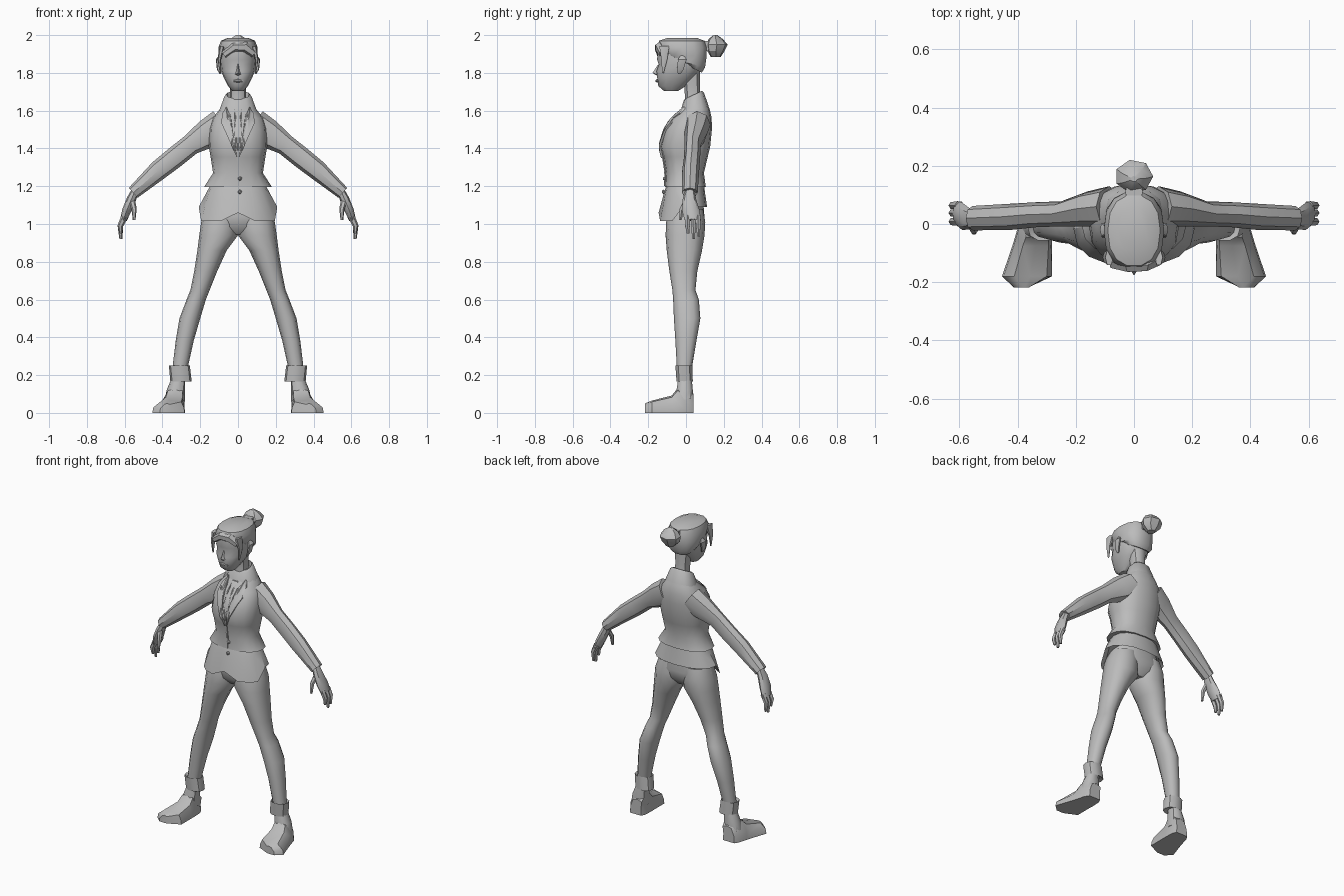
import bpy, bmesh, math
from mathutils import Vector
from mathutils.bvhtree import BVHTree

grey = bpy.data.materials.new("plain grey")
grey.diffuse_color = (0.5, 0.5, 0.5, 1)


def finish(name, bm, mirror=False, angle=40):
    bmesh.ops.recalc_face_normals(bm, faces=bm.faces)
    me = bpy.data.meshes.new(name)
    bm.to_mesh(me)
    bm.free()
    ob = bpy.data.objects.new(name, me)
    bpy.context.collection.objects.link(ob)
    me.materials.append(grey)
    bpy.ops.object.select_all(action='DESELECT')
    ob.select_set(True)
    bpy.context.view_layer.objects.active = ob
    bpy.ops.object.shade_smooth_by_angle(angle=math.radians(angle))
    if mirror:
        ob.modifiers.new("mirror", 'MIRROR').use_clip = False
    return ob


def skin(rings, caps=True):
    bm = bmesh.new()
    vs = [[bm.verts.new(p) for p in r] for r in rings]
    n = len(vs[0])
    for a, b in zip(vs, vs[1:]):
        for i in range(n):
            bm.faces.new((a[i], a[(i + 1) % n], b[(i + 1) % n], b[i]))
    if caps:
        bm.faces.new(vs[0])
        bm.faces.new(vs[-1])
    return bm


def stack(rings, n=12, p=0.85):
    """Level rings: (z, left, right, front, back[, rise toward the back])."""
    out = []
    for z, x0, x1, yf, yb, *t in rings:
        ring = []
        for i in range(n):
            a = math.tau * i / n
            c, s = math.cos(a), math.sin(a)
            c, s = [math.copysign(abs(v) ** p, v) if abs(v) > 1e-6 else 0 for v in (c, s)]
            ring.append((x0 + (x1 - x0) * (c + 1) / 2, yf + (yb - yf) * (s + 1) / 2,
                         z + (t[0] * s if t else 0)))
        out.append(ring)
    return out


def sym(rows):
    return [(r[0], -r[1], r[1], *r[2:]) for r in rows]


def tube(pts, n=8):
    """Rings across a path in the xz plane: (x, y, z, half width, half depth)."""
    out = []
    for i, (x, y, z, w, d) in enumerate(pts):
        a, b = pts[max(i - 1, 0)], pts[min(i + 1, len(pts) - 1)]
        t = Vector((b[0] - a[0], 0, b[2] - a[2])).normalized()
        side = Vector((-t.z, 0, t.x))
        out.append([Vector((x, y, z)) + side * w * math.cos(math.tau * k / n)
                    + Vector((0, d * math.sin(math.tau * k / n), 0)) for k in range(n)])
    return out


# Jacket body
bm = skin(stack(sym([
    (1.195, .18, -.112, .105), (1.27, .132, -.108, .095), (1.355, .145, -.122, .115),
    (1.41, .155, -.138, .128), (1.50, .152, -.113, .137), (1.56, .135, -.078, .136),
    (1.61, .095, -.02, .125), (1.67, .058, .0, .095)]), 16))
body = BVHTree.FromBMesh(bm)
finish("jacket_body", bm)

# Jacket skirt: hem dips at the front corners and splits at the middle
rings = stack(sym([(1.215, .14, -.10, .095), (1.17, .165, -.115, .10),
                   (1.09, .208, -.145, .112)]), 16)
hem = []
for x, y, z in rings[-1]:
    if y < -.05:
        z = 1.06 if abs(x) < .02 else 1.015
    hem.append((x, y, z))
rings[-1] = hem
inside = [(x * .85, y * .8, z + .03) for x, y, z in hem]
finish("jacket_skirt", skin(rings + [inside]), angle=30)


# Plates laid on the jacket front
def plate(name, pts, lift, mirror=False):
    bm = bmesh.new()
    bm.faces.new([bm.verts.new((x, 0, z)) for x, z in pts])
    bmesh.ops.triangulate(bm, faces=bm.faces)
    bmesh.ops.subdivide_edges(bm, edges=bm.edges, cuts=2, use_grid_fill=True)
    for v in bm.verts:
        hit = body.ray_cast(Vector((v.co.x, -1, v.co.z)), Vector((0, 1, 0)))[0]
        v.co.y = (hit.y if hit else 0) - lift
    r = bmesh.ops.extrude_face_region(bm, geom=bm.faces[:])
    for v in r["geom"]:
        if isinstance(v, bmesh.types.BMVert):
            v.co.y += lift + .01
    finish(name, bm, mirror)


plate("lapel", [(.005, 1.35), (.05, 1.45), (.088, 1.535), (.066, 1.55), (.084, 1.585),
                (.062, 1.62), (.04, 1.58), (.028, 1.47)], .012, True)
plate("necktie", [(0, 1.385), (.02, 1.43), (.011, 1.57), (.02, 1.605), (-.02, 1.605),
                  (-.011, 1.57), (-.02, 1.43)], .008)
plate("front_edge", [(.006, 1.20), (.006, 1.36), (-.006, 1.36), (-.006, 1.20)], .005)

# Buttons
for z in (1.24, 1.17):
    bm = bmesh.new()
    bmesh.ops.create_icosphere(bm, subdivisions=1, radius=.012)
    bmesh.ops.translate(bm, verts=bm.verts, vec=(.01, -.112 if z > 1.2 else -.118, z))
    finish("button", bm)

# Collar and neck
finish("collar", skin(stack(sym([(1.60, .10, -.035, .12, .025), (1.675, .072, -.012, .095, .02),
                                 (1.685, .06, .0, .085, .02), (1.63, .055, .0, .08, .02)]), 12), False))
finish("neck", skin(stack(sym([(1.60, .05, -.01, .09), (1.68, .042, -.008, .078),
                               (1.73, .042, -.01, .075), (1.82, .05, -.03, .075)]), 10)))

# Sleeves
finish("sleeve", skin(tube([
    (.085, .06, 1.525, .085, .07), (.16, .052, 1.478, .078, .06), (.25, .035, 1.42, .056, .043),
    (.335, .032, 1.352, .056, .043), (.42, .025, 1.285, .053, .045),
    (.555, .02, 1.165, .035, .042), (.54, .02, 1.178, .024, .03)])), True)

# Hands
finish("palm", skin(tube([(.545, .02, 1.175, .02, .025), (.565, .018, 1.13, .025, .036),
                          (.59, .026, 1.07, .024, .047), (.607, .036, 1.02, .018, .043)])), True)
for name, y, tip in (("front_finger", .008, .95), ("middle_finger", .038, .92), ("back_finger", .064, .935)):
    finish(name, skin(tube([(.60, y, 1.04, .018, .015), (.623, y, .99, .015, .014),
                            (.62, y + .003, tip, .008, .008)], 6)), True)
finish("thumb", skin(tube([(.56, 0, 1.12, .016, .016), (.55, -.022, 1.08, .014, .014),
                           (.55, -.03, 1.02, .007, .008)], 6)), True)

# Trousers
finish("hips", skin(stack(sym([(.945, .05, -.06, .06), (.985, .14, -.095, .092), (1.04, .185, -.10, .10),
                               (1.15, .14, -.095, .09)]), 14)))
finish("trouser_leg", skin(stack([
    (1.08, .0, .17, -.09, .09), (1.01, .0, .195, -.105, .102), (.94, .0, .205, -.108, .098),
    (.86, .06, .215, -.102, .085), (.75, .11, .232, -.088, .06), (.65, .15, .252, -.072, .05),
    (.60, .17, .272, -.068, .068), (.50, .2, .31, -.064, .076), (.38, .235, .33, -.056, .055),
    (.23, .268, .348, -.048, .03)], 12, .9)), True)
finish("trouser_cuff", skin(stack([
    (.23, .27, .345, -.045, .03), (.25, .255, .366, -.058, .035), (.165, .245, .358, -.052, .038),
    (.175, .28, .34, -.035, .025)], 10)), True)

# Shoes, in sections from heel to toe: (y, middle x, half width, height, top share)
rings = []
for y, cx, hw, h, k in ((.04, .335, .04, .10, .8), (.015, .338, .054, .13, .7), (-.045, .345, .064, .13, .6),
                        (-.075, .35, .068, .092, .65), (-.18, .368, .086, .065, .65), (-.218, .388, .025, .05, .6)):
    tx = cx - .012
    rings.append([(cx - hw, y, 0), (cx + hw, y, 0), (cx + hw * .93, y, h * .45),
                  (tx + hw * k, y, h * .9), (tx, y, h), (tx - hw * k, y, h * .9), (cx - hw * .95, y, h * .45)])
finish("shoe", skin(rings), True)
finish("ankle", skin(stack([(.06, .28, .39, -.06, .038), (.12, .28, .378, -.052, .038),
                            (.20, .28, .345, -.04, .03)], 10)), True)

# Head with tapering jaw
finish("head", skin(stack(sym([
    (1.705, .032, -.118, -.04), (1.73, .052, -.148, .0), (1.77, .073, -.154, .045),
    (1.81, .09, -.158, .075), (1.845, .095, -.146, .085), (1.87, .096, -.156, .09),
    (1.93, .09, -.15, .09)]), 14)))

# Nose and lips
bm = bmesh.new()
a, b, c, d, e = [bm.verts.new(p) for p in ((0, -.145, 1.85), (.02, -.148, 1.79), (-.02, -.148, 1.79),
                                          (0, -.177, 1.80), (0, -.145, 1.78))]
for f in ((a, b, d), (a, d, c), (d, b, e), (d, e, c)):
    bm.faces.new(f)
finish("nose", bm)
finish("lips", skin(tube([(-.028, -.146, 1.757, .003, .006), (0, -.152, 1.758, .010, .010),
                          (.028, -.146, 1.757, .003, .006)], 6)))

# Hair cap, high at the forehead and low at the nape
finish("hair", skin(stack(sym([
    (1.83, .078, -.035, .085, -.03), (1.85, .098, -.07, .103, -.02), (1.89, .103, -.13, .112),
    (1.935, .104, -.158, .112), (1.97, .09, -.145, .10), (1.985, .055, -.10, .06)]), 14)))

# Fringe locks and ears
finish("fringe", skin(tube([(-.075, -.125, 1.895, .02, .03), (-.02, -.147, 1.935, .025, .02),
                            (.04, -.14, 1.935, .03, .025), (.085, -.115, 1.90, .022, .03)], 6)), angle=30)
finish("side_lock", skin(tube([(.085, -.115, 1.94, .014, .03), (.099, -.115, 1.87, .009, .018),
                               (.094, -.122, 1.80, .003, .005)], 6)), True)
finish("ear", skin(tube([(.094, -.02, 1.89, .008, .012), (.108, -.02, 1.87, .009, .026),
                         (.104, -.03, 1.82, .008, .02), (.092, -.036, 1.795, .005, .008)], 6)), True)

# Bun
bm = skin(stack(sym([(1.885, .025, .13, .185), (1.915, .058, .112, .205), (1.95, .066, .105, .222),
                     (1.98, .045, .12, .195), (2.0, .012, .145, .165)]), 7, 1))
finish("hair_bun", bm, angle=30)
finish("bun_base", skin(stack(sym([(1.915, .03, .07, .15), (1.97, .03, .07, .15)]), 8)))
